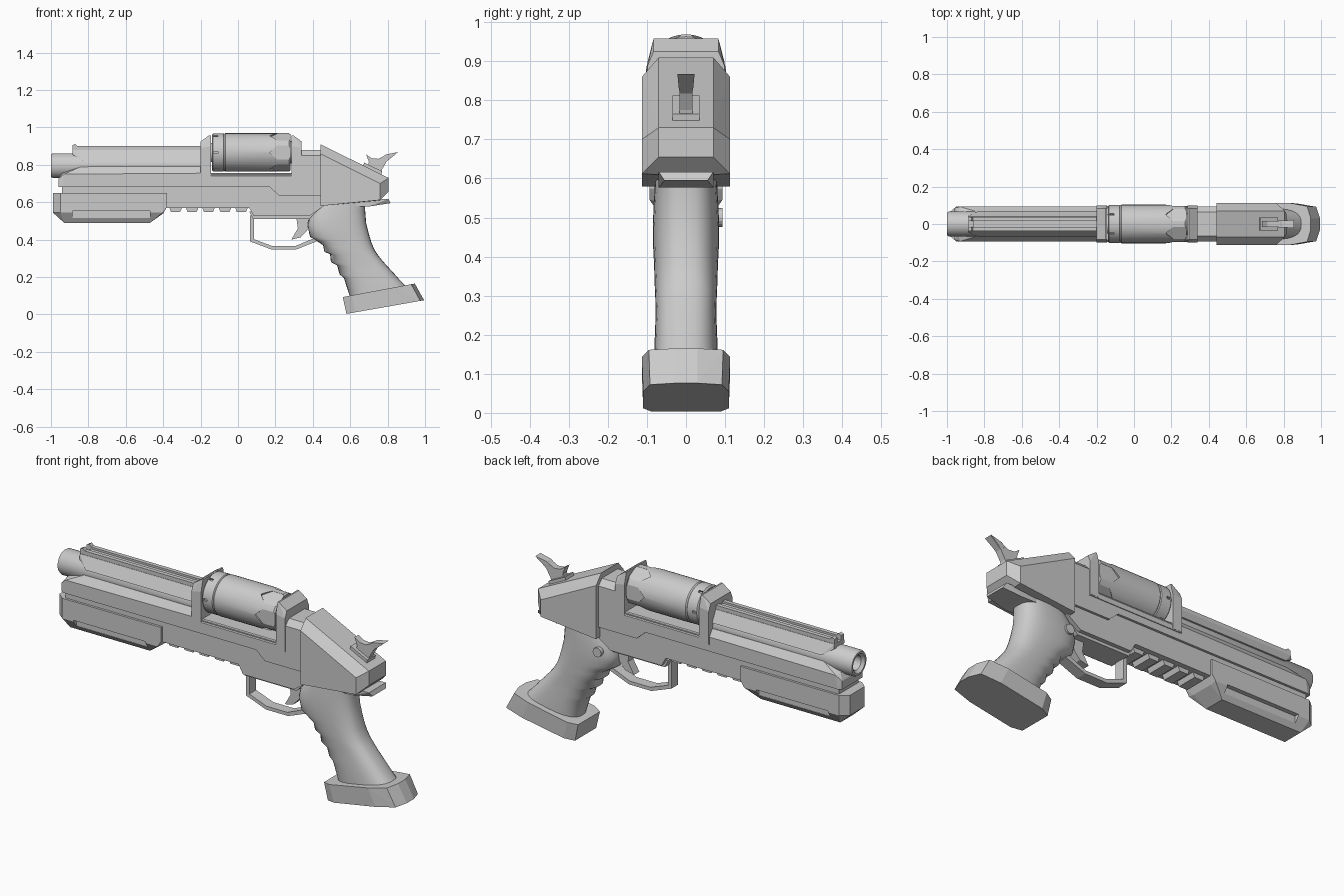
import bpy, bmesh, math
from mathutils import Matrix, Vector


def finish(name, bm, smooth=None):
    bmesh.ops.recalc_face_normals(bm, faces=bm.faces[:])
    me = bpy.data.meshes.new(name)
    bm.to_mesh(me)
    bm.free()
    ob = bpy.data.objects.new(name, me)
    bpy.context.collection.objects.link(ob)
    if smooth:
        bpy.ops.object.select_all(action='DESELECT')
        ob.select_set(True)
        bpy.context.view_layer.objects.active = ob
        bpy.ops.object.shade_smooth_by_angle(angle=math.radians(smooth))
    return ob


def hull(name, pts):
    """Faceted convex block; every (x, y, z) is mirrored across y."""
    bm = bmesh.new()
    for p in {(x, s * y, z) for x, y, z in pts for s in (1, -1)}:
        bm.verts.new(p)
    r = bmesh.ops.convex_hull(bm, input=bm.verts[:])
    junk = [g for g in set(r['geom_interior'] + r['geom_unused']) if isinstance(g, bmesh.types.BMVert)]
    bmesh.ops.delete(bm, geom=junk, context='VERTS')
    bmesh.ops.dissolve_limit(bm, angle_limit=0.02, verts=bm.verts[:], edges=bm.edges[:])
    return finish(name, bm)


def bar(name, x0, x1, section):
    """Block with a mirrored (y, z) section swept along x."""
    return hull(name, [(x, y, z) for x in (x0, x1) for y, z in section])


def prism(name, prof, w, y=0):
    """(x, z) outline extruded across y."""
    bm = bmesh.new()
    f = bm.faces.new([bm.verts.new((px, y - w, pz)) for px, pz in prof])
    r = bmesh.ops.extrude_face_region(bm, geom=[f])
    bmesh.ops.translate(bm, verts=[v for v in r['geom'] if isinstance(v, bmesh.types.BMVert)], vec=(0, 2 * w, 0))
    return finish(name, bm)


def loft(name, rings, smooth, caps=True):
    bm = bmesh.new()
    rows = [[bm.verts.new(p) for p in ring] for ring in rings]
    n = len(rows[0])
    for a, b in zip(rows, rows[1:]):
        for i in range(n):
            bm.faces.new((a[i], a[(i + 1) % n], b[(i + 1) % n], b[i]))
    if caps:
        bm.faces.new(rows[0])
        bm.faces.new(rows[-1])
    return finish(name, bm, smooth)


def turned(name, prof, z, n=32):
    """(x, radius) profile revolved about an axis parallel to x."""
    ang = [2 * math.pi * i / n for i in range(n)]
    return loft(name, [[(x, r * math.cos(a), z + r * math.sin(a)) for a in ang] for x, r in prof], 35)


def cut(ob, cutters):
    for c in cutters:
        c.hide_render = True
        c.hide_viewport = True
        m = ob.modifiers.new('cut', 'BOOLEAN')
        m.operation, m.solver, m.object = 'DIFFERENCE', 'EXACT', c


# Barrel with bore, and the rib along its top
turned('barrel', [(-0.7, 0.038), (-0.985, 0.038), (-1, 0.05), (-1, 0.06), (-0.99, 0.066), (-0.18, 0.066)], 0.795)
hull('barrel_rib', [(-0.885, 0.04, 0.88), (-0.885, 0.045, 0.855), (-0.83, 0.07, 0.82),
                    (-0.2, 0.04, 0.88), (-0.2, 0.07, 0.82)])
for s in (1, -1):
    prism('sight_rail', [(-0.885, 0.87), (-0.885, 0.905), (-0.87, 0.912), (-0.86, 0.9), (-0.2, 0.9), (-0.2, 0.87)],
          0.011, s * 0.027)
bar('rib_core', -0.86, -0.2, [(0.02, 0.87), (0.02, 0.89)])

# Long frame under the barrel
hull('upper_frame', [(-0.96, 0.085, 0.68), (-0.96, 0.085, 0.725), (-0.94, 0.093, 0.68), (-0.93, 0.093, 0.75),
                     (-0.94, 0.065, 0.755), (-0.84, 0.065, 0.79), (-0.2, 0.093, 0.68), (-0.2, 0.093, 0.755),
                     (-0.2, 0.068, 0.79)])
bar('cylinder_bed', -0.2, 0.34, [(0.097, 0.715), (0.097, 0.74), (0.085, 0.755), (0.085, 0.715)])
prism('side_frame', [(-0.25, 0.68), (0.17, 0.68), (0.22, 0.635), (0.44, 0.635), (0.44, 0.75), (-0.25, 0.75)], 0.093)
prism('lower_frame', [(-0.94, 0.62), (-0.4, 0.62), (-0.38, 0.57), (0.06, 0.57), (0.085, 0.525), (0.38, 0.525),
                      (0.46, 0.58), (0.46, 0.7), (-0.94, 0.7)], 0.081)
prism('trigger_plate', [(0.06, 0.55), (0.08, 0.51), (0.38, 0.51), (0.42, 0.55)], 0.06)
bar('rear_frame', 0.33, 0.45, [(0.093, 0.64), (0.093, 0.85), (0.065, 0.88)])

# Uprights holding the cylinder
for name, outer, inner in (('front_upright', -0.2, -0.145), ('rear_upright', 0.34, 0.287)):
    step = (inner - outer) * 0.85
    hull(name, [(outer, 0.098, 0.72), (outer, 0.098, 0.89), (outer, 0.083, 0.925), (inner, 0.098, 0.72),
                (inner, 0.098, 0.9), (inner, 0.083, 0.958), (outer + step, 0.083, 0.958)])

# Fluted cylinder with front ring and rear ratchet
ring = turned('cylinder_ring', [(-0.14, 0.094), (-0.133, 0.102), (-0.078, 0.102), (-0.073, 0.097)], 0.866, 36)
drum = turned('cylinder', [(-0.075, 0.097), (-0.068, 0.103), (0.272, 0.103), (0.28, 0.097)], 0.866, 36)
turned('ratchet', [(-0.16, 0.05), (0.27, 0.05), (0.27, 0.06), (0.292, 0.06)], 0.866, 12)
flutes, notches = [], []
for i in range(6):
    turn = Matrix.Translation((0, 0, 0.866)) @ Matrix.Rotation(i * math.pi / 3 + math.pi / 6, 4, 'X')
    f = hull('flute_cutter', [(0.17, 0.001, 0.094), (0.21, 0.038, 0.094), (0.31, 0.038, 0.094),
                              (0.17, 0.001, 0.13), (0.21, 0.038, 0.13), (0.31, 0.038, 0.13)])
    k = bar('notch_cutter', -0.13, -0.108, [(0.006, 0.09), (0.006, 0.13)])
    f.matrix_world = k.matrix_world = turn
    flutes.append(f)
    notches.append(k)
cut(drum, flutes)
cut(ring, notches)

# Fore-end with a long slot on each side
fore = hull('fore_end', [(-0.99, 0.06, 0.65), (-0.99, 0.06, 0.545), (-0.95, 0.093, 0.65), (-0.95, 0.093, 0.545),
                         (-0.93, 0.055, 0.49), (-0.47, 0.055, 0.49), (-0.4, 0.093, 0.545), (-0.38, 0.093, 0.575),
                         (-0.38, 0.093, 0.65), (-0.4, 0.06, 0.54)])
slots = []
for s in (1, -1):
    slots.append(prism('slot_cutter', [(-0.885, 0.515), (-0.47, 0.515), (-0.47, 0.552), (-0.885, 0.552)], 0.03, s * 0.1))
cut(fore, slots)

# Gripping teeth below the frame
for i in range(5):
    x = -0.37 + i * 0.088
    prism('under_tooth', [(x, 0.58), (x + 0.012, 0.547), (x + 0.06, 0.547), (x + 0.075, 0.58)], 0.055)

# Faceted rear receiver
hull('receiver', [(0.44, 0.07, 0.91), (0.805, 0.07, 0.73), (0.805, 0.07, 0.655), (0.76, 0.07, 0.61),
                  (0.44, 0.113, 0.86), (0.76, 0.113, 0.70), (0.76, 0.113, 0.612), (0.44, 0.113, 0.58)])
hull('tang', [(0.58, 0.07, 0.58), (0.58, 0.07, 0.61), (0.805, 0.07, 0.617), (0.815, 0.055, 0.595),
              (0.70, 0.07, 0.577)])

# Hammer and its seat
hull('hammer_seat', [(0.665, 0.034, 0.78), (0.675, 0.034, 0.812), (0.77, 0.034, 0.765), (0.765, 0.034, 0.73)])
prism('hammer', [(0.69, 0.78), (0.70, 0.815), (0.685, 0.855), (0.715, 0.835), (0.75, 0.832), (0.79, 0.852),
                 (0.855, 0.867), (0.795, 0.818), (0.77, 0.775), (0.76, 0.74)], 0.017)
hull('hammer_spur', [(0.765, 0.017, 0.835), (0.79, 0.018, 0.855), (0.855, 0.022, 0.868), (0.80, 0.018, 0.825)])

# Trigger and guard
prism('trigger', [(0.31, 0.53), (0.32, 0.46), (0.285, 0.40), (0.335, 0.412), (0.37, 0.45), (0.38, 0.53)], 0.022)
prism('trigger_guard', [(0.065, 0.53), (0.065, 0.39), (0.18, 0.347), (0.31, 0.347), (0.42, 0.39), (0.42, 0.413),
                        (0.305, 0.365), (0.185, 0.365), (0.085, 0.402), (0.085, 0.53)], 0.028)

# Grip lofted between front and back edge points, with finger grooves
grip = [(0.44, 0.60, 0.68, 0.60, 0.078), (0.385, 0.535, 0.68, 0.555, 0.082), (0.372, 0.475, 0.685, 0.49, 0.085),
        (0.385, 0.415, 0.70, 0.43, 0.084), (0.425, 0.39, 0.715, 0.38, 0.082), (0.455, 0.37, 0.73, 0.345, 0.081),
        (0.462, 0.335, 0.75, 0.315, 0.08), (0.492, 0.322, 0.77, 0.29, 0.079), (0.497, 0.28, 0.795, 0.262, 0.078),
        (0.53, 0.262, 0.815, 0.24, 0.078), (0.543, 0.215, 0.84, 0.213, 0.079), (0.566, 0.195, 0.86, 0.19, 0.08),
        (0.60, 0.09, 0.91, 0.14, 0.082)]
rings = []
for fx, fz, bx, bz, w in grip:
    front, back = Vector((fx, 0, fz)), Vector((bx, 0, bz))
    mid, half = (front + back) / 2, (back - front) / 2
    row = []
    for i in range(32):
        c, s = math.cos(i * math.pi / 16), math.sin(i * math.pi / 16)
        p = mid + half * math.copysign(abs(c) ** 0.75, c)
        row.append((p.x, w * math.copysign(abs(s) ** 0.75, s), p.z))
    rings.append(row)
loft('grip', rings, 50)

# Butt cap: plan outline (fraction along, half width) on slanted top and bottom edges
cap = []
for (x0, z0), (x1, z1), k in (((0.58, 0.003), (0.995, 0.076), 0.97), ((0.56, 0.093), (0.945, 0.165), 1)):
    for t, y in ((0, 0.09), (0.12, 0.113), (0.7, 0.113), (0.95, 0.095), (1, 0.03)):
        cap.append((x0 + t * (x1 - x0), y * k, z0 + t * (z1 - z0)))
hull('butt_cap', cap)

# Round pin on the left side of the grip
prism('grip_pin', [(0.45 + 0.024 * math.cos(i * math.pi / 8), 0.50 + 0.024 * math.sin(i * math.pi / 8))
                   for i in range(16)], 0.02, 0.073)
